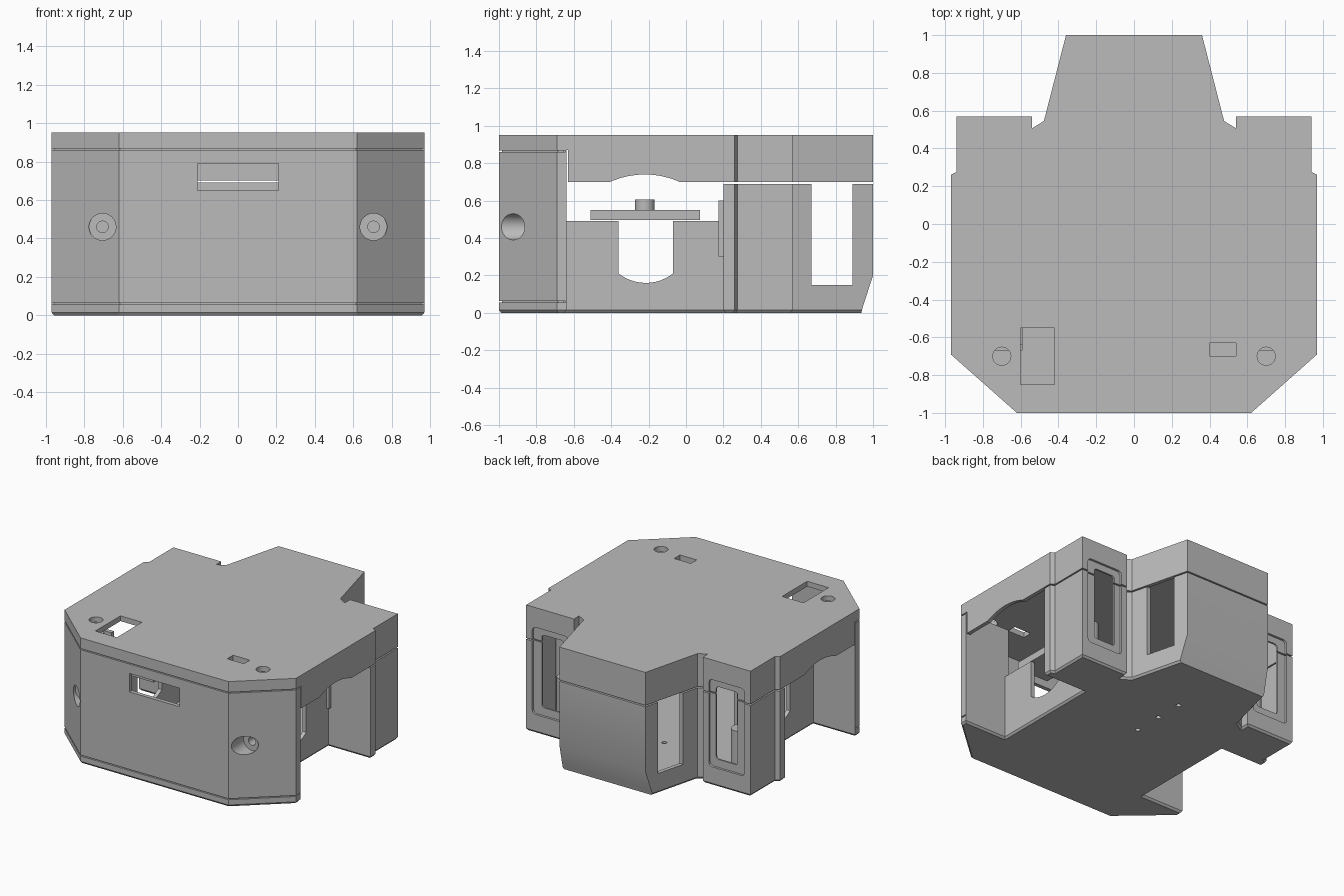
import bpy, bmesh, math
from mathutils import Vector

if "Cube" in bpy.data.objects:
    bpy.data.objects.remove(bpy.data.objects["Cube"], do_unlink=True)

grey = bpy.data.materials.new("grey plastic")
grey.use_nodes = True
grey.diffuse_color = (0.5, 0.5, 0.5, 1)
grey.node_tree.nodes["Principled BSDF"].inputs["Base Color"].default_value = (0.5, 0.5, 0.5, 1)
WALL = 0.03


def mirrored(half):
    """Close a right-hand half outline across x = 0."""
    return half + [(-x, y) for x, y in reversed(half)]


def inset(pts, d):
    """Offset a counter-clockwise outline inwards by d."""
    out = []
    for i, p in enumerate(pts):
        p, a, b = Vector(p), Vector(pts[i - 1]), Vector(pts[(i + 1) % len(pts)])
        u, v = (p - a).normalized(), (b - p).normalized()
        n, m = Vector((-u.y, u.x)), Vector((-v.y, v.x))
        out.append(tuple(p + (n + m) * d / (1 + n.dot(m))))
    return out


def loft(name, layers, axis="z"):
    """Solid through matching outlines; layers are (outline, height along axis)."""
    place = {"z": lambda u, v, h: (u, v, h),
             "x": lambda u, v, h: (h, u, v),
             "y": lambda u, v, h: (u, h, v)}[axis]
    bm = bmesh.new()
    rings = [[bm.verts.new(place(u, v, h)) for u, v in pts] for pts, h in layers]
    count = len(rings[0])
    for low, high in zip(rings, rings[1:]):
        for i in range(count):
            j = (i + 1) % count
            bm.faces.new((low[i], low[j], high[j], high[i]))
    bm.faces.new(rings[0][::-1])
    bm.faces.new(rings[-1])
    bmesh.ops.recalc_face_normals(bm, faces=bm.faces)
    mesh = bpy.data.meshes.new(name)
    bm.to_mesh(mesh)
    bm.free()
    mesh.materials.append(grey)
    ob = bpy.data.objects.new(name, mesh)
    bpy.context.collection.objects.link(ob)
    return ob


def prism(name, pts, h0, h1, axis="z"):
    return loft(name, [(pts, h0), (pts, h1)], axis)


def rect(u0, u1, v0, v1):
    return [(u0, v0), (u1, v0), (u1, v1), (u0, v1)]


def rounded(u0, u1, v0, v1, r):
    pts = []
    corners = ((u1 - r, v0 + r), (u1 - r, v1 - r), (u0 + r, v1 - r), (u0 + r, v0 + r))
    for k, (u, v) in enumerate(corners):
        for s in range(5):
            a = math.pi / 2 * (k - 1 + s / 4)
            pts.append((u + r * math.cos(a), v + r * math.sin(a)))
    return pts


def circle(u, v, r, n=32):
    return [(u + r * math.cos(math.tau * i / n), v + r * math.sin(math.tau * i / n))
            for i in range(n)]


def cut(target, cutter):
    """Subtract the cutter from the target and drop it."""
    cutter.hide_render = True
    mod = target.modifiers.new("cut", "BOOLEAN")
    mod.operation, mod.solver, mod.object = "DIFFERENCE", "EXACT", cutter
    bpy.context.view_layer.objects.active = target
    bpy.ops.object.modifier_apply(modifier=mod.name)
    bpy.data.objects.remove(cutter, do_unlink=True)


# Outlines: the base has wheel wells, the lid covers them
front = [(0.62, -1), (0.97, -0.69)]
rear = [(0.97, 0.26), (0.94, 0.275), (0.94, 0.57), (0.54, 0.57),
        (0.54, 0.507), (0.477, 0.545), (0.36, 1)]
well = [(0.97, -0.64), (0.62, -0.64), (0.62, 0.2), (0.97, 0.2)]
base_outline = mirrored(front + well + rear)
lid_outline = mirrored(front + rear)


def tail_wedge(shift):
    pts = [(0.925, -0.05), (0.945, 0.03), (1, 0.2), (1.2, 0.2), (1.2, -0.05)]
    return prism("cutter", [(y - shift, z) for y, z in pts], -0.6, 0.6, "x")


# Lower shell with a softened bottom edge
base = loft("lower_shell", [(inset(base_outline, 0.012), 0), (base_outline, 0.015),
                            (base_outline, 0.87)])
cut(base, tail_wedge(0))

# Its cavity leaves the screw posts standing
cavity = prism("cavity", inset(base_outline, WALL), 0.04, 1)
cut(cavity, tail_wedge(WALL))
for s in (-1, 1):
    cut(cavity, prism("cutter", circle(s * 0.705, 0.46, 0.085), -1.1, -0.72, "y"))
    cut(cavity, prism("cutter", circle(s * 0.7, -0.7, 0.055), 0.5, 0.86))
    cut(cavity, prism("cutter", circle(s * 0.73, 0.4, 0.06), 0, 0.4))
cut(base, cavity)

# Height steps: rear half and motor walls are lower than the front
cut(base, prism("cutter", rect(-1.1, 1.1, 0.199, 1.1), 0.69, 1))
cut(base, prism("cutter", rect(-1.1, 1.1, -0.639, 0.21), 0.69, 1))
cut(base, prism("cutter", rect(-0.8, 0.8, -0.639, 0.2), 0.49, 1))

# Thin seams above and below the front panel
for z in (0.055, 0.861):
    seam = prism("seam", rect(-1.1, 1.1, -1.1, -0.645), z, z + 0.008)
    cut(seam, prism("cutter", inset(base_outline, 0.015), 0, 1))
    cut(base, seam)

# Motor openings with a shallow round bottom, and tail side windows
arc = [(-0.215 + 0.235 * math.sin(a), 0.395 - 0.235 * math.cos(a))
       for a in [0.665 * (i / 6 - 1) for i in range(13)]]
cut(base, prism("cutter", arc + [(-0.07, 0.6), (-0.36, 0.6)], -0.75, 0.75, "x"))
cut(base, prism("cutter", rect(0.67, 0.89, 0.15, 0.8), -0.7, 0.7, "x"))

# Front slot, counterbored screw holes, floor holes
cut(base, prism("cutter", rect(-0.21, 0.21, 0.65, 0.79), -1.1, -0.9, "y"))
for s in (-1, 1):
    cut(base, prism("cutter", circle(s * 0.705, 0.46, 0.07), -1.1, -0.84, "y"))
    cut(base, prism("cutter", circle(s * 0.705, 0.46, 0.03), -1.1, -0.74, "y"))
for y in (0.04, 0.26, 0.475):
    cut(base, prism("cutter", circle(0, y, 0.018, 16), -0.1, 0.1))

# Lid: hollow cap whose front edge sits higher
lid = prism("lid", lid_outline, 0.70, 0.95)
cut(lid, prism("cutter", inset(lid_outline, WALL), 0.6, 0.91))
cut(lid, prism("cutter", rect(-1.1, 1.1, -1.1, -0.63), 0.6, 0.87))
cut(lid, prism("cutter", circle(-0.22, 0.285, 0.455, 64), -1.1, 1.1, "x"))
cut(lid, prism("cutter", rect(-0.6, -0.42, -0.85, -0.55), 0.8, 1))
cut(lid, prism("cutter", rect(0.4, 0.54, -0.7, -0.63), 0.8, 1))
for s in (-1, 1):
    cut(lid, prism("cutter", circle(s * 0.7, -0.7, 0.048), 0.8, 1))

# Recessed rear windows run through both shells
for part in (base, lid):
    for s in (-1, 1):
        a, b = sorted((s * 0.59, s * 0.89))
        cut(part, prism("cutter", rounded(a, b, 0.14, 0.80, 0.03), 0.553, 0.7, "y"))
        a, b = sorted((s * 0.64, s * 0.82))
        cut(part, prism("cutter", rounded(a, b, 0.20, 0.75, 0.02), 0.5, 0.7, "y"))

# Motor clamps with a knob, and stop tabs behind them
details = []
for side, s in (("left", 1), ("right", -1)):
    a, b = sorted((s * 0.35, s * 0.61))
    details.append(prism(side + "_motor_clamp", rect(a, b, -0.51, 0.075), 0.497, 0.55))
    details.append(prism(side + "_clamp_knob", circle(s * 0.48, -0.22, 0.052), 0.545, 0.605))
    a, b = sorted((s * 0.55, s * 0.64))
    details.append(prism(side + "_stop_tab", rect(a, b, 0.175, 0.21), 0.3, 0.6))

# Smooth the round holes, keep the edges sharp
for ob in bpy.context.view_layer.objects:
    ob.select_set(ob in [base, lid] + details)
bpy.context.view_layer.objects.active = base
bpy.ops.object.shade_smooth_by_angle(angle=math.radians(25))
